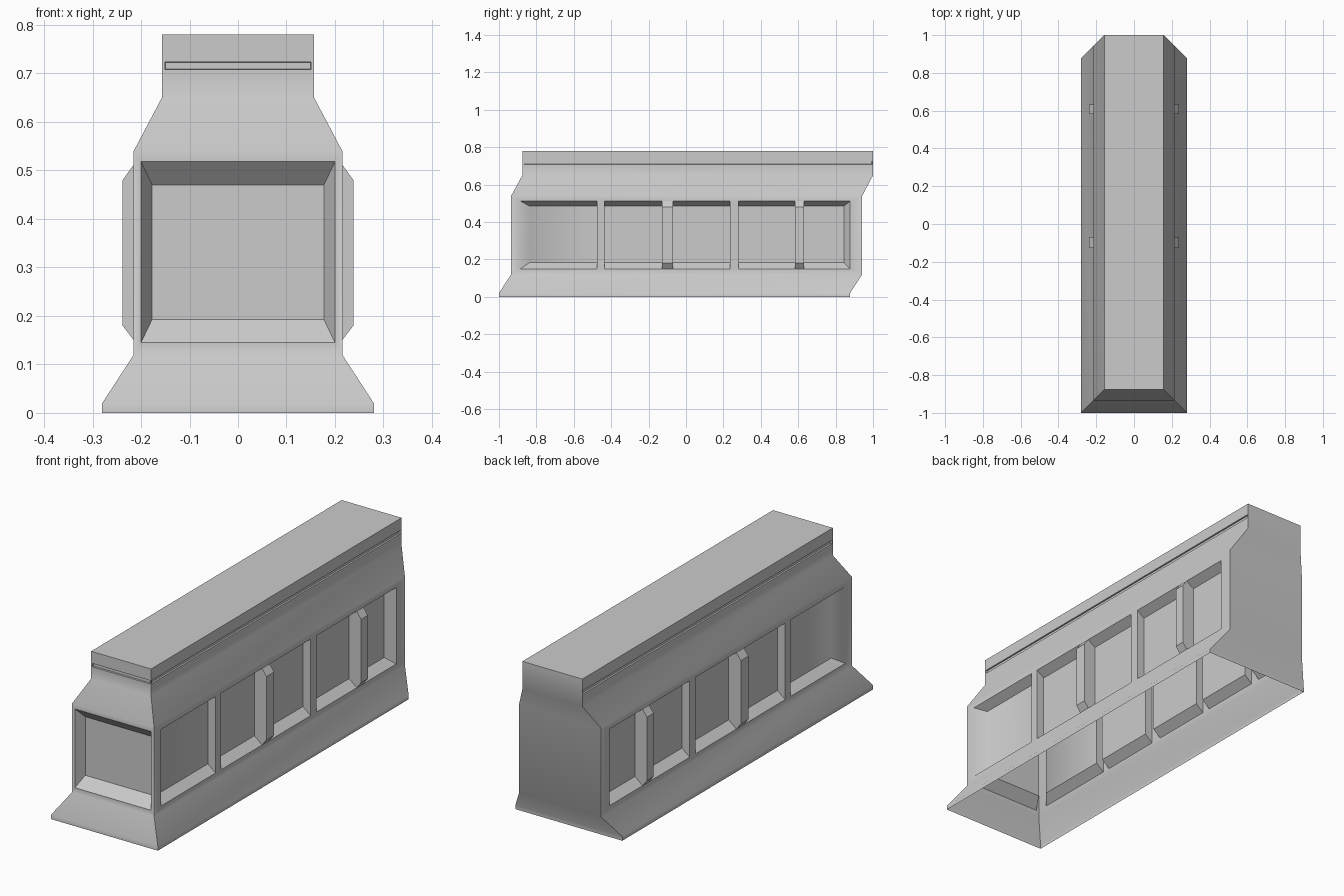
import bpy, bmesh, math

if "Cube" in bpy.data.objects:
    bpy.data.objects.remove(bpy.data.objects["Cube"])


def new_object(name, bm):
    bmesh.ops.recalc_face_normals(bm, faces=bm.faces)
    me = bpy.data.meshes.new(name)
    bm.to_mesh(me)
    bm.free()
    ob = bpy.data.objects.new(name, me)
    bpy.context.collection.objects.link(ob)
    return ob


def loft(bm, rings):
    """Closed solid through a stack of rings with equal point counts."""
    vs = [[bm.verts.new(p) for p in r] for r in rings]
    n = len(vs[0])
    for a, b in zip(vs, vs[1:]):
        for i in range(n):
            j = (i + 1) % n
            bm.faces.new((a[i], a[j], b[j], b[i]))
    bm.faces.new(vs[0])
    bm.faces.new(vs[-1])


def pocket(bm, place, outer, inner, depth):
    """Tapered cutter: (u0, u1, z0, z1) at the surface and at the floor.
    place(u, z, d) maps wall coordinates and inward depth to 3D."""
    rings = []
    for t in (-0.2, 1.0):
        u0, u1, z0, z1 = (o + (i - o) * t for o, i in zip(outer, inner))
        rings.append([place(u, z, depth * t)
                      for u, z in ((u0, z0), (u1, z0), (u1, z1), (u0, z1))])
    loft(bm, rings)


def side(x, s):
    return lambda u, z, d: (s * (x - d), u, z)


def front(y):
    return lambda u, z, d: (u, y + d, z)


# Body: profile (half width, height); the back end repeats the profile inward
profile = [(0.28, 0), (0.28, 0.02), (0.215, 0.12), (0.215, 0.54),
           (0.157, 0.65), (0.157, 0.78)]
bm = bmesh.new()
rings = []
for w, z in profile:
    y0, y1 = -1 + (0.28 - w), 1 - (w - 0.157)
    if w < 0.2:
        y0 = -0.875
    rings.append([(-w, y0, z), (w, y0, z), (w, y1, z), (-w, y1, z)])
loft(bm, rings)
body = new_object("body_shell", bm)

# Recesses: windows on both sides, one at the front, and the trim groove
windows = [(-0.885, -0.475, 0.048, 0), (-0.435, -0.127, 0, 0),
           (-0.07, 0.236, 0, 0), (0.28, 0.582, 0, 0), (0.632, 0.878, 0, 0.034)]
bm = bmesh.new()
for s in (1, -1):
    for a, b, la, lb in windows:
        pocket(bm, side(0.215, s), (a, b, 0.15, 0.512),
               (a + la, b - lb, 0.183, 0.485), 0.04)
    pocket(bm, side(0.157, s), (-0.867, 0.997, 0.708, 0.724),
           (-0.865, 0.992, 0.709, 0.723), 0.007)
pocket(bm, front(-0.935), (-0.2, 0.2, 0.145, 0.518),
       (-0.177, 0.177, 0.193, 0.47), 0.045)
pocket(bm, front(-0.875), (-0.151, 0.151, 0.708, 0.724),
       (-0.149, 0.149, 0.709, 0.723), 0.007)
cutter = new_object("recess_cutter", bm)
cutter.hide_render = True

mod = body.modifiers.new("recesses", 'BOOLEAN')
mod.operation = 'DIFFERENCE'
mod.solver = 'EXACT'
mod.object = cutter
dg = bpy.context.evaluated_depsgraph_get()
me = bpy.data.meshes.new_from_object(body.evaluated_get(dg))
body.modifiers.clear()
body.data = me
bpy.data.objects.remove(cutter)

# Underside is open
bm = bmesh.new()
bm.from_mesh(me)
floor = [f for f in bm.faces if all(v.co.z < 1e-4 for v in f.verts)]
bmesh.ops.delete(bm, geom=floor, context='FACES')
bm.to_mesh(me)
bm.free()
me.shade_smooth()
me.set_sharp_from_angle(angle=math.radians(40))

# Raised posts between the window pairs
rib = [(0.215, 0.15), (0.238, 0.18), (0.238, 0.48), (0.215, 0.512)]
for i, (a, b) in enumerate([(-0.127, -0.07), (0.582, 0.632)]):
    for s, label in ((1, "right"), (-1, "left")):
        bm = bmesh.new()
        loft(bm, [[(s * x, y, z) for x, z in rib] for y in (a, b)])
        new_object(f"window_post_{label}_{i + 1}", bm)
